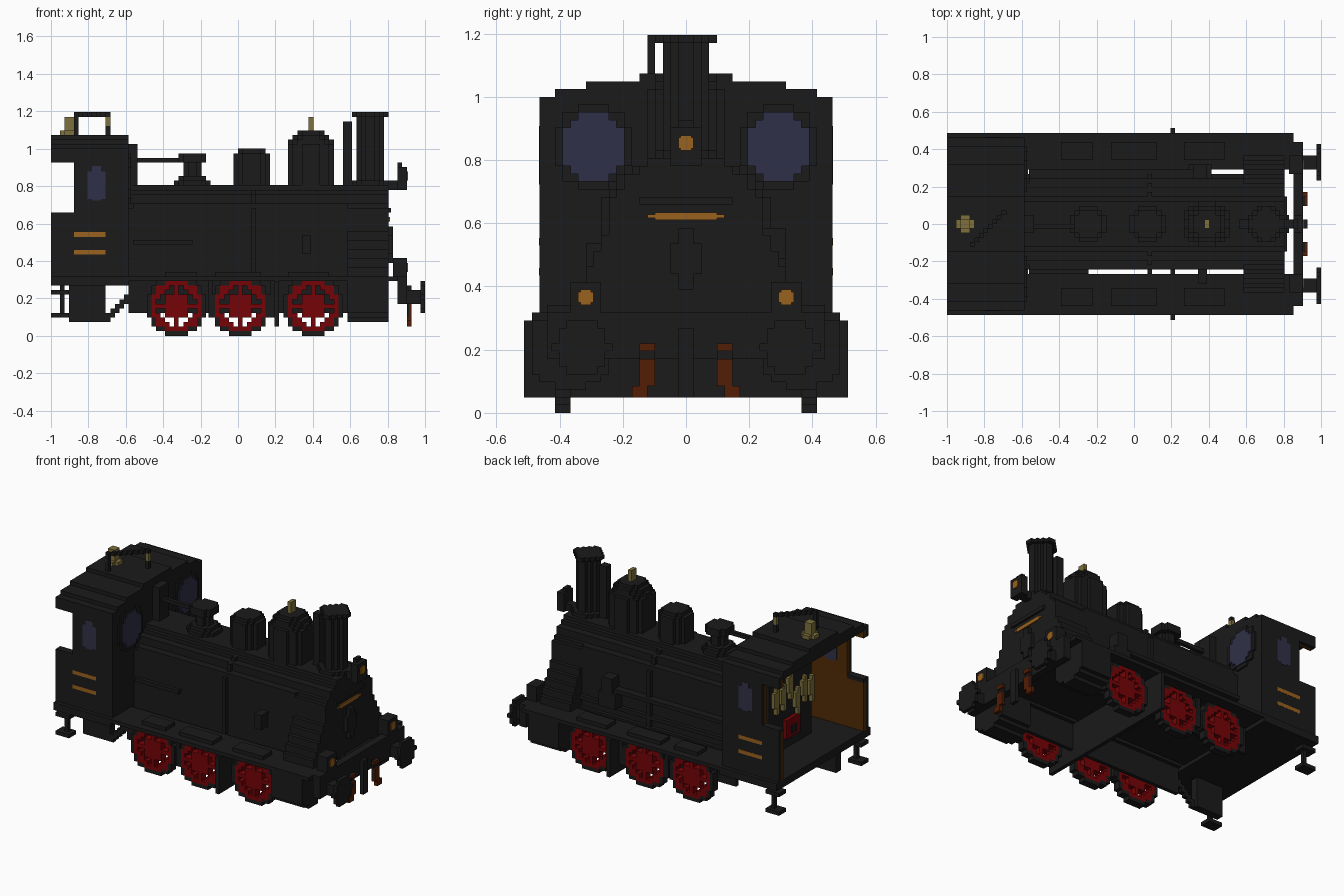
import bpy
import bmesh
import math
import random
from mathutils import Matrix, Vector

random.seed(4)
V = 2 / 82  # edge of one block; all sizes below are counted in blocks
THIN = 0.3  # thickness of a painted plate
FLUSH = 0.06  # thickness of a plate that must not stand proud

default_cube = bpy.data.objects.get("Cube")
if default_cube:
    bpy.data.objects.remove(default_cube)


def material(name, *rgb):
    mat = bpy.data.materials.new(name)
    mat.use_nodes = True
    mat.diffuse_color = (*rgb, 1)
    mat.node_tree.nodes["Principled BSDF"].inputs["Base Color"].default_value = (*rgb, 1)
    return mat


black = material("black iron", .0105, .0105, .0105)
red = material("wheel red", .18, .001, .002)
amber = material("amber", .32, .12, .013)
gold = material("dull gold", .21, .165, .045)
blue = material("window blue", .03, .03, .065)
rust = material("rust", .085, .013, .002)
wood = material("brown wood", .08, .024, .002)

parts = {}


def box(name, mat, x, y, z, mirror=False):
    """Add one block to a named part, optionally on both sides."""
    part = parts.setdefault(name, (mat, []))
    part[1].append((x, y, z))
    if mirror:
        part[1].append((x, (-y[1], -y[0]), z))


def disc(name, mat, axis, centre, radius, span, mirror=False):
    """Stepped round slab made of one bar per row of blocks."""
    (u, w), (ru, rw) = centre, radius
    for row in range(math.floor(w - rw), math.ceil(w + rw)):
        d = (row + .5 - w) / rw
        if abs(d) >= 1:
            continue
        half = max(round(ru * math.sqrt(1 - d * d) * 1.04), 1)
        bar, step = (u - half, u + half), (row, row + 1)
        sides = {"x": (span, bar, step), "y": (bar, span, step), "z": (bar, step, span)}
        box(name, mat, *sides[axis], mirror)


def tower(name, mat, x, levels):
    """Upright round fitting: (radius, bottom, top) for each level."""
    for radius, low, high in levels:
        disc(name, mat, "z", (x, 0), (radius, radius), (low, high))


def fluted(name, mat, x, radius, z):
    """Upright diamond-shaped column with stepped sides."""
    for i in range(1, radius + 1):
        j = radius + 1 - i
        box(name, mat, x=(x - i, x + i), y=(-j, j), z=z)


def build(name, mat, boxes):
    bm = bmesh.new()
    for limits in boxes:
        low = Vector([s[0] for s in limits]) * V
        high = Vector([s[1] for s in limits]) * V
        place = Matrix.Translation((low + high) / 2) @ Matrix.Diagonal((*(high - low), 1))
        bmesh.ops.create_cube(bm, size=1, matrix=place)
    mesh = bpy.data.meshes.new(name)
    bm.to_mesh(mesh)
    bm.free()
    mesh.materials.append(mat)
    bpy.context.collection.objects.link(bpy.data.objects.new(name, mesh))


# Boiler with a stepped round top, a raised band and the saddle under the smokebox
for row in range(13, 33):
    half = {32: 5, 31: 6, 30: 8, 29: 8, 28: 9}.get(row, 10)
    box("boiler", black, x=(-24, 33), y=(-half, half), z=(row, row + 1))
    if row < 32:
        box("boiler_band", black, x=(3, 4), y=(-half - 1, half + 1), z=(row, row + 1))
    if row < 24:
        half = 15 - (row - 13) // 2
        box("smokebox_saddle", black, x=(24, 33), y=(-half, half), z=(row, row + 1))
box("handrail", black, x=(-23, 24), y=(9, 10), z=(28, 29), mirror=True)
box("feed_pipe", black, x=(-23, 16), y=(10, 12), z=(20, 21))
box("feed_pipe", black, x=(-23, 24), y=(10, 11), z=(15, 16))
box("feed_pipe", black, x=(-23, -10), y=(-11, -10), z=(20, 21))
box("air_pump", black, x=(12, 17), y=(10, 13), z=(16, 20))
box("air_pump", black, x=(13, 16), y=(10, 13), z=(20, 24))
box("side_valve", black, x=(14, 16), y=(-13, -10), z=(18, 22))

# Smokebox door and number bar
box("door_ledge", black, x=(33, 33.5), y=(-6, 6), z=(27, 28))
box("door_handle", black, x=(33, 34), y=(-1, 1), z=(16, 24))
box("door_handle", black, x=(33, 34), y=(-2, 2), z=(18, 22))
box("number_bar", amber, x=(33, 33 + THIN), y=(-4, 4), z=(25, 26))
box("number_bar", amber, x=(33, 33 + THIN), y=(-5, 5), z=(25.3, 25.7))

# Fittings along the top of the boiler
tower("chimney", black, 29, [(4, 32, 34)])
fluted("chimney", black, 29, 3, (34, 48))
fluted("chimney_cap", black, 29, 4, (48, 49))
box("chimney_pipe", black, x=(23, 25), y=(-1, 1), z=(32, 47))
tower("steam_dome", black, 16, [(5, 32, 42), (4.5, 42, 43), (4, 43, 44), (3, 44, 45)])
box("dome_valve", gold, x=(15.5, 16.5), y=(-1, 1), z=(45, 48))
tower("sand_dome", black, 3, [(4, 32, 40), (3, 40, 41)])
tower("safety_valve", black, -10, [(4, 32, 34), (3, 34, 35), (2, 35, 38), (3, 38, 40)])
box("valve_rod", black, x=(-24, -11), y=(-1, 0), z=(38, 39))

# Cab walls, wood lining and windows
for wall, mat, y, sill in (("cab_side", black, (18, 19), 27), ("cab_lining", wood, (17, 18), 26)):
    box(wall, mat, x=(-41, -25), y=y, z=(13, sill), mirror=True)
    box(wall, mat, x=(-36, -25), y=y, z=(sill, 38), mirror=True)
    box(wall, mat, x=(-41, -25), y=y, z=(38, 40), mirror=True)
box("cab_sill", black, x=(-41, -36), y=(17, 18), z=(26, 27), mirror=True)
box("cab_front", black, x=(-25, -24), y=(-19, 19), z=(13, 41))
box("cab_vent", black, x=(-24, -22), y=(-2, 2), z=(32, 42))
for plane in (19, 17 - FLUSH):
    y = (plane, plane + FLUSH)
    box("side_window", blue, x=(-33, -29), y=y, z=(30, 36), mirror=True)
    box("side_window", blue, x=(-32, -30), y=y, z=(29.6, 37.2), mirror=True)
for z in (17.8, 21.7):
    box("side_stripe", amber, x=(-36, -29), y=(19, 19 + FLUSH), z=(z, z + 1), mirror=True)
eye = (12, 34.5)
disc("front_window_frame", black, "x", eye, (5, 5.5), (-24, -23.5), mirror=True)
for plane in (-23.5, -25 - THIN):
    disc("front_window", blue, "x", eye, (4, 4.7), (plane, plane + THIN), mirror=True)

# Roof built from narrowing layers
for layer, half in enumerate((19, 17, 13, 6)):
    z = 40 + layer
    box("cab_roof", black, x=(-41, -24), y=(-half, half), z=(z, z + 1))
tower("roof_valve", gold, -37, [(2, 44, 45), (1, 45, 48)])
for i in range(8):
    box("roof_rail", black, x=(i - 36, i - 35), y=(i - 5, i - 4), z=(48, 49))
box("roof_rail", black, x=(-36, -35), y=(-5, -4), z=(43, 48))
box("roof_rail", black, x=(-29, -28), y=(2, 3), z=(43, 46))
box("whistle", gold, x=(-29, -28), y=(2, 3), z=(46, 48))

# Controls on the boiler end inside the cab
box("backhead", black, x=(-31, -25), y=(-9, 9), z=(13, 32))
box("fire_door", red, x=(-32, -31), y=(-3, 3), z=(16, 21))
box("fire_door_latch", black, x=(-32 - THIN, -32), y=(-1, 1), z=(17, 19))
for y in range(-9, 9, 3):
    z = random.randint(23, 28)
    box("gauges", gold, x=(-32, -31), y=(y, y + 2), z=(z, z + 4))
    box("gauges", gold, x=(-32, -31), y=(y, y + 1), z=(z - 2, z + 5))

# Running boards, cab floor and front deck
box("running_board", black, x=(-41, 35), y=(-20, -11), z=(12, 13))
box("running_board", black, x=(-41, 35), y=(12, 20), z=(12, 13))
box("cab_floor", black, x=(-41, -24), y=(-20, 20), z=(11, 13))
box("boiler_floor", black, x=(-24, 24), y=(-10, 11), z=(12, 13))
box("front_deck", black, x=(24, 33), y=(-12, 12), z=(12, 13))
for x in ((-16, -9), (-5, 5), (11, 20)):
    box("wheel_cover", black, x=x, y=(14, 18), z=(13, 14), mirror=True)

# Chassis
box("frame_plate", black, x=(-24, 33), y=(12, 13), z=(5, 12), mirror=True)
box("cross_plate", black, x=(8, 9), y=(-21, 21), z=(2, 12))
for x in (-6.5, 7):
    box("brake_block", black, x=(x, x + 1), y=(14, 17), z=(4, 12), mirror=True)
disc("cylinder", black, "x", (15, 8), (5, 5), (24, 33), mirror=True)
box("cylinder", black, x=(24, 33), y=(10, 20), z=(8, 12), mirror=True)
box("water_box", black, x=(-37, -29), y=(-13, -11), z=(3, 11))
for i in range(6):
    box("drain_pipe", black, x=(i - 29, i - 28), y=(-13, -12), z=(i + 3, i + 5))
box("cab_step", black, x=(-39, -38), y=(17, 18), z=(4, 11), mirror=True)
for z in (4, 9):
    box("cab_step", black, x=(-41, -37), y=(16, 19), z=(z, z + 1), mirror=True)


# Spoked wheels drawn block by block
def wheel_material(i, j):
    r = math.hypot(i, j)
    if r > 6.6:
        return None
    if r > 5.7:
        return black
    spoke = i == 0 or j == 0 or abs(i) == abs(j)
    return red if spoke or r < 2.5 or r > 4.2 else None


cells = range(-6, 7)
for number, x in enumerate((-14, 0, 16), 1):
    for i in cells:
        for j in cells:
            mat = wheel_material(i, j)
            if mat:
                kind = "rim" if mat is black else "spokes"
                box(f"wheel_{number}_{kind}", mat, x=(x + i, x + i + 1), y=(15, 17),
                    z=(j + 6, j + 7), mirror=True)

# Buffer beam, buffers and couplings
box("buffer_beam", black, x=(35, 37), y=(-18, 18), z=(7, 13))
box("buffer", black, x=(37, 40), y=(12, 15), z=(7, 10), mirror=True)
disc("buffer", black, "x", (13.5, 8.5), (3.5, 3.5), (40, 41), mirror=True)
box("coupling", black, x=(37, 38), y=(-1, 1), z=(2, 11))
box("hose_bracket", black, x=(37, 37.5), y=(4, 6), z=(4, 9), mirror=True)
for y, z in (((5, 7), (2, 3.5)), ((4, 6), (3.5, 7)), ((4, 6), (8, 9))):
    box("brake_hose", rust, x=(37, 38), y=y, z=z, mirror=True)

# Lamps, each glass a square with its corners cut off
box("top_lamp", black, x=(33, 35), y=(-1, 1), z=(32, 34))
box("top_lamp", black, x=(35, 37), y=(-2, 2), z=(32, 37))
box("top_lamp", black, x=(35, 36), y=(-1, 1), z=(37, 38))
box("front_lamp", black, x=(34, 37), y=(11, 15), z=(13, 17), mirror=True)
for y, z in ((0, 35), (13, 15), (-13, 15)):
    for wide, tall in ((1, .7), (.7, 1)):
        box("lamp_glass", amber, x=(37, 37 + THIN), y=(y - wide, y + wide), z=(z - tall, z + tall))

for part_name, (part_mat, part_boxes) in parts.items():
    build(part_name, part_mat, part_boxes)
